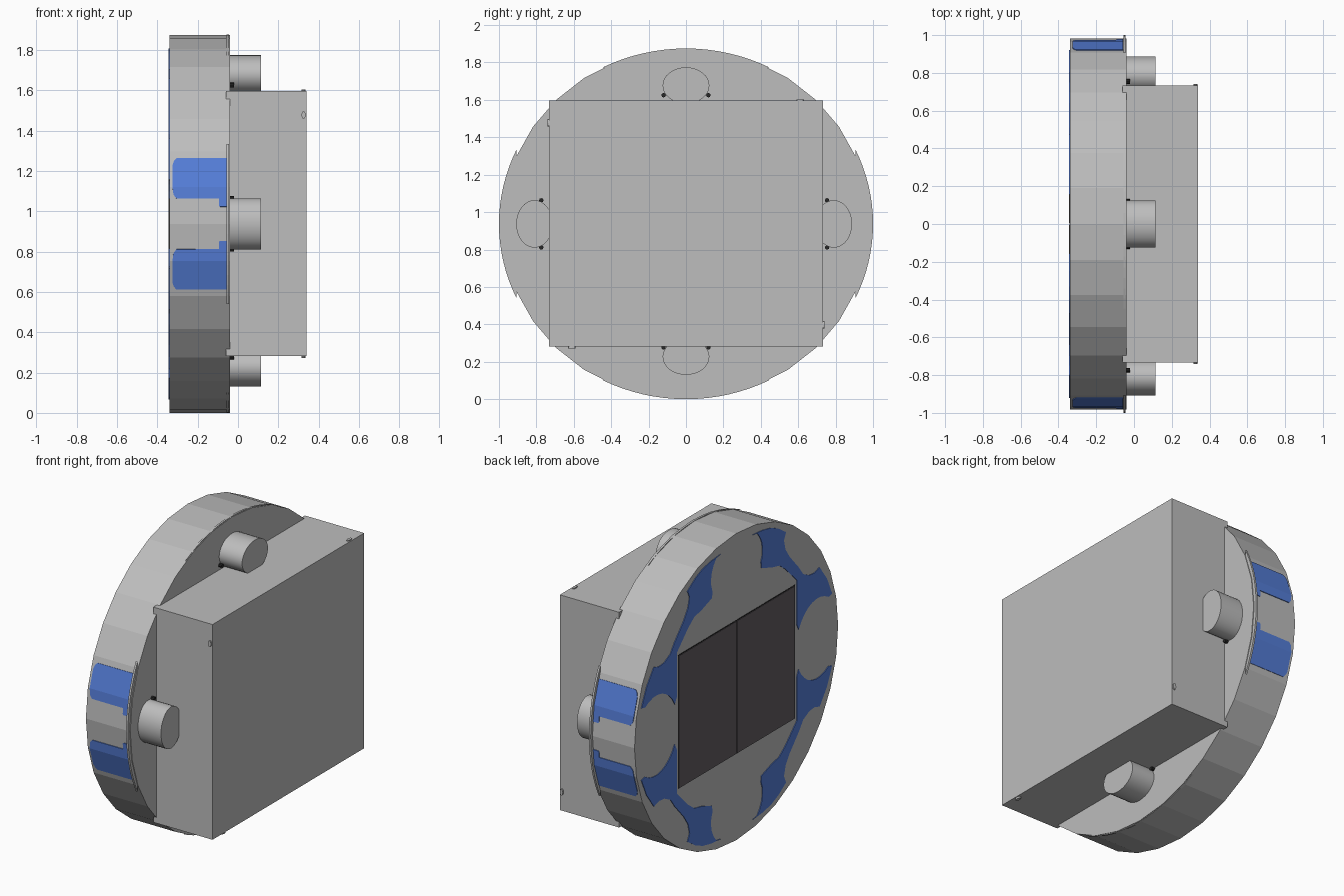
import bpy, bmesh, math
from mathutils import Matrix

old = bpy.data.objects.get("Cube")
if old:
    bpy.data.objects.remove(old)

CZ, RY, RZ = 0.937, 0.983, 0.937      # disc centre height and half sizes
FACE, BACK = -0.34, -0.04             # disc extent along x
SIDES = 32


def material(name, rgb):
    m = bpy.data.materials.new(name)
    m.use_nodes = True
    m.diffuse_color = (*rgb, 1)
    m.node_tree.nodes["Principled BSDF"].inputs["Base Color"].default_value = (*rgb, 1)
    return m


GREY = material("light_grey", (0.51, 0.51, 0.51))
BLUE = material("blue", (0.09, 0.205, 0.68))
DARK = material("dark_glass", (0.125, 0.11, 0.122))
BLACK = material("black_seam", (0.02, 0.02, 0.02))


def finish(name, bm, mat, smooth=False):
    bmesh.ops.recalc_face_normals(bm, faces=bm.faces)
    me = bpy.data.meshes.new(name)
    bm.to_mesh(me)
    bm.free()
    me.materials.append(mat)
    ob = bpy.data.objects.new(name, me)
    bpy.context.collection.objects.link(ob)
    if smooth:
        bpy.ops.object.select_all(action='DESELECT')
        ob.select_set(True)
        bpy.context.view_layer.objects.active = ob
        bpy.ops.object.shade_smooth_by_angle(angle=math.radians(30))
    return ob


def prism(name, outline, x0, x1, mat, smooth=False):
    """Extrude a (y, height above disc centre) outline along x."""
    bm = bmesh.new()
    f = bm.faces.new([bm.verts.new((x0, y, CZ + w)) for y, w in outline])
    ext = bmesh.ops.extrude_face_region(bm, geom=[f])["geom"]
    for v in ext:
        if isinstance(v, bmesh.types.BMVert):
            v.co.x = x1
    return finish(name, bm, mat, smooth)


def ellipse(cy, cw, ry, rw, n, a0=0.0, a1=360.0):
    closed = a1 - a0 >= 360
    steps = n if closed else n + 1
    angles = [math.radians(a0 + (a1 - a0) * i / n) for i in range(steps)]
    return [(cy + ry * math.cos(a), cw + rw * math.sin(a)) for a in angles]


def rect(y0, y1, w0, w1):
    return [(y0, w0), (y1, w0), (y1, w1), (y0, w1)]


# Faceted disc and rear equipment box
prism("disc_body", ellipse(0, 0, RY, RZ, SIDES), FACE, BACK, GREY)
prism("equipment_box", rect(-0.732, 0.732, -0.655, 0.66), -0.06, 0.34, GREY)

# Thin curved flanges on the four sides of the rim
for name, mid, half, ry, rw in (("left", 0, 25, 1.0, 0.94), ("top", 90, 27, 0.985, 0.938),
                                ("right", 180, 25, 1.0, 0.94), ("bottom", 270, 27, 0.985, 0.937)):
    arc = ellipse(0, 0, ry, rw, 16, mid - half, mid + half)
    prism("rim_flange_" + name, arc, -0.056, -0.044, GREY)

# Round posts beside the box, with small dark pegs at their feet
for name, cy, cw, ry, rw in (("front", -0.81, 0, 0.098, 0.127), ("back", 0.79, 0, 0.098, 0.127),
                             ("top", 0, 0.74, 0.125, 0.097), ("bottom", 0, -0.71, 0.125, 0.097)):
    prism("post_" + name, ellipse(cy, cw, ry, rw, 32), BACK - 0.01, 0.115, GREY, True)
    for i, s in enumerate((-1, 1)):
        py, pw = (cy * 0.955, s * 0.126) if cw == 0 else (s * 0.12, cw * 0.93)
        prism(f"peg_{name}_{i}", ellipse(py, pw, 0.012, 0.012, 8), -0.04, -0.02, BLACK)

# Box fasteners, one per side, repeated by quarter turns
for i in range(4):
    bm = bmesh.new()
    bmesh.ops.create_cone(bm, cap_ends=True, segments=12, radius1=0.02, radius2=0.02, depth=0.012)
    bm.transform(Matrix.Diagonal((0.5, 1, 1, 1)))
    a = i * math.pi / 2
    reach = 0.734 if i % 2 else 0.66
    along = 0.54 if i % 2 else 0.61
    place = (Matrix.Translation((0.325, 0, CZ)) @ Matrix.Rotation(a, 4, 'X')
             @ Matrix.Translation((0, along, reach)))
    bm.transform(place)
    finish(f"box_fastener_{i}", bm, GREY)

# Dark window in two panes with a seam between them
prism("window_backing", rect(-0.565, 0.565, -0.408, 0.408), FACE + 0.005, FACE - 0.002, BLACK)
for side, s in (("left", 1), ("right", -1)):
    prism("window_pane_" + side, rect(s * 0.004, s * 0.56, -0.403, 0.403),
          FACE, FACE - 0.005, DARK)

# Blue flared inlay in each quarter of the disc face
upper_edge = [(0.155, 0.87), (0.25, 0.862), (0.33, 0.845), (0.40, 0.815), (0.475, 0.765),
              (0.455, 0.72), (0.47, 0.66), (0.51, 0.60)]
outer_edge = [(0.60, 0.50), (0.64, 0.445), (0.70, 0.415), (0.75, 0.41), (0.80, 0.425),
              (0.87, 0.33), (0.92, 0.22)]
side_scallop = ellipse(0.78, 0, 0.21, 0.245, 8, 60, 150)
inner_edge = [(0.58, 0.16), (0.58, 0.43), (0.47, 0.54), (0.41, 0.585), (0.34, 0.60), (0.24, 0.635)]
top_scallop = ellipse(0, 0.74, 0.25, 0.2, 5, -20, 38)
inlay = upper_edge + outer_edge + side_scallop + inner_edge + top_scallop
for sy in (1, -1):
    for sw in (1, -1):
        prism(f"face_inlay_{'back' if sy > 0 else 'front'}_{'upper' if sw > 0 else 'lower'}",
              [(sy * y, sw * w) for y, w in inlay], FACE + 0.004, FACE - 0.004, BLUE)


# Blue patches wrapping the rim, following its facets
def rim_y(w):
    ring = ellipse(0, 0, RY, RZ, SIDES)
    for (ya, wa), (yb, wb) in zip(ring, ring[1:]):
        if wa <= w <= wb:
            return ya + (yb - ya) * (w - wa) / (wb - wa)
    return RY


facet = RZ * math.sin(2 * math.pi / SIDES)
rows = [(0.085, -0.09), (0.09, -0.095), (0.125, -0.095), (0.1255, -0.305), (0.145, -0.32),
        (facet, -0.325), (0.29, -0.325), (0.31, -0.318), (0.325, -0.305)]
for sy in (1, -1):
    for sw in (1, -1):
        bm = bmesh.new()
        pairs = [[bm.verts.new((x, sy * rim_y(w), CZ + sw * w)) for x in (x0, -0.057)]
                 for w, x0 in rows]
        for (a, b), (c, d) in zip(pairs, pairs[1:]):
            bm.faces.new((a, b, d, c))
        ob = finish(f"rim_patch_{'back' if sy > 0 else 'front'}_{'upper' if sw > 0 else 'lower'}",
                    bm, BLUE)
        mod = ob.modifiers.new("thickness", 'SOLIDIFY')
        mod.thickness = 0.008
        mod.offset = 0
